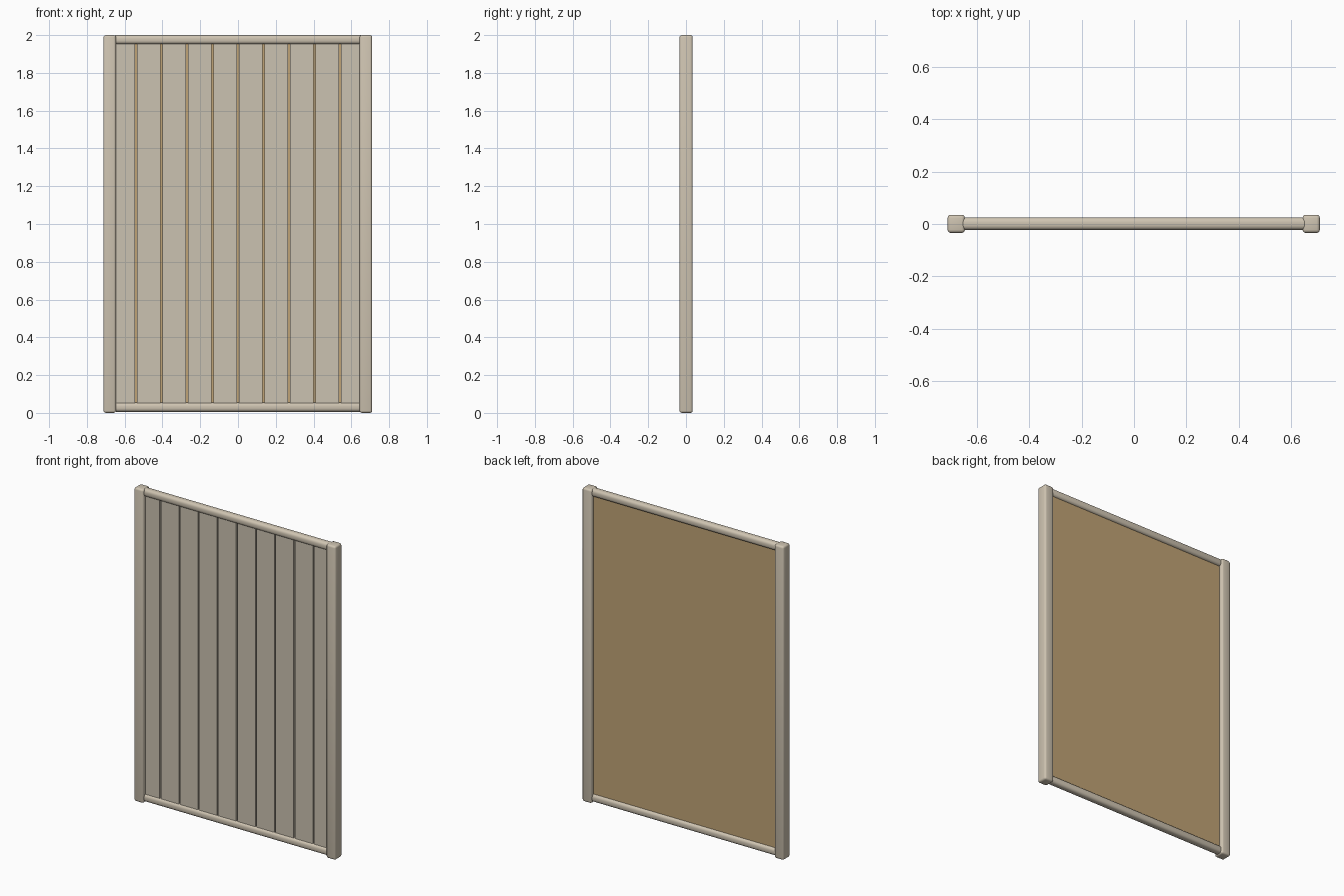
import bpy, bmesh

if "Cube" in bpy.data.objects:
    bpy.data.objects.remove(bpy.data.objects["Cube"])


def material(name, rgb):
    m = bpy.data.materials.new(name)
    m.diffuse_color = (*rgb, 1.0)
    m.use_nodes = True
    m.node_tree.nodes["Principled BSDF"].inputs["Base Color"].default_value = m.diffuse_color
    return m


frame_mat = material("pale weathered wood", (0.62, 0.55, 0.44))
plank_mat = material("grey beige plank", (0.60, 0.54, 0.44))
board_mat = material("tan backing board", (0.53, 0.37, 0.18))


def box(name, lo, hi, mat, bevel=0.0, segments=3):
    """Box between two corners, with optional rounded edges."""
    bm = bmesh.new()
    bmesh.ops.create_cube(bm, size=1.0)
    for v in bm.verts:
        for i in range(3):
            v.co[i] = lo[i] if v.co[i] < 0 else hi[i]
    if bevel:
        bmesh.ops.bevel(bm, geom=bm.edges[:], offset=bevel, segments=segments,
                        profile=0.5, affect='EDGES')
    mesh = bpy.data.meshes.new(name)
    bm.to_mesh(mesh)
    bm.free()
    mesh.materials.append(mat)
    ob = bpy.data.objects.new(name, mesh)
    bpy.context.collection.objects.link(ob)
    if bevel:
        for p in mesh.polygons:
            p.use_smooth = True
        bpy.context.view_layer.objects.active = ob
        ob.select_set(True)
        bpy.ops.object.shade_smooth_by_angle(angle=0.7)
        ob.select_set(False)
    return ob


# Side posts
for side, x0, x1 in (("left", -0.712, -0.646), ("right", 0.644, 0.710)):
    box(side + "_post", (x0, -0.034, 0.0), (x1, 0.035, 2.0), frame_mat, 0.012)

# Rounded top and bottom rails
for name, z0, z1 in (("top_rail", 1.952, 2.0), ("bottom_rail", 0.006, 0.054)):
    box(name, (-0.665, -0.023, z0), (0.665, 0.025, z1), frame_mat, 0.018, 4)

# Front planks, separated by narrow gaps
pitch, gap = 0.135, 0.008
for i in range(10):
    x = -0.675 + i * pitch
    box("plank_%d" % (i + 1), (x + gap / 2, -0.012, 0.02),
        (x + pitch - gap / 2, 0.001, 1.98), plank_mat)

# Backing board behind the planks
box("backing_board", (-0.67, 0.001, 0.02), (0.67, 0.010, 1.98), board_mat)
